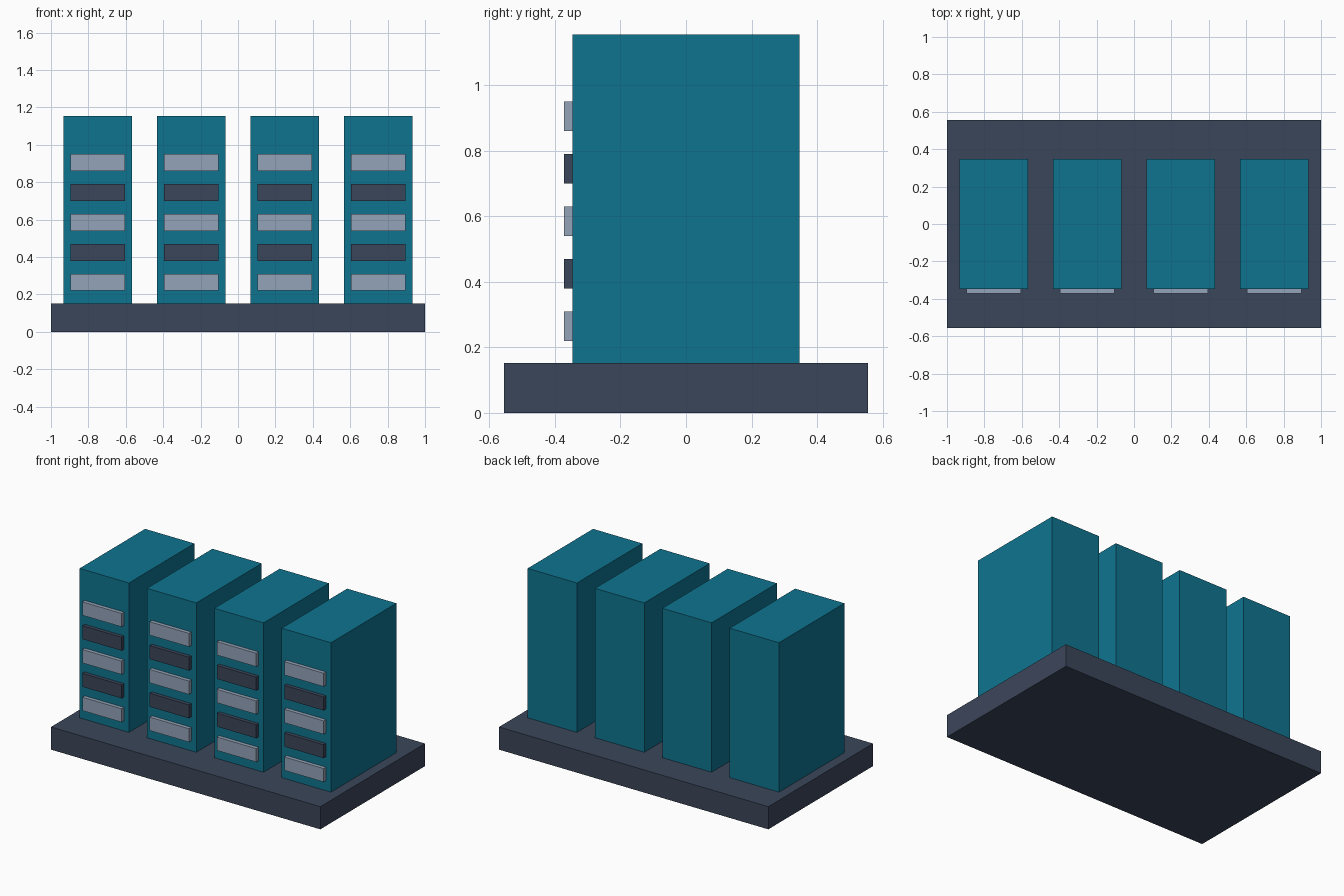
import bpy

cube = bpy.data.objects.get("Cube")
if cube:
    bpy.data.objects.remove(cube, do_unlink=True)


def make_material(name, srgb):
    color = [((c / 255 + 0.055) / 1.055) ** 2.4 for c in srgb] + [1]
    mat = bpy.data.materials.new(name)
    mat.use_nodes = True
    mat.diffuse_color = color
    mat.node_tree.nodes["Principled BSDF"].inputs["Base Color"].default_value = color
    return mat


def box(name, low, high, mat):
    center = [(a + b) / 2 for a, b in zip(low, high)]
    bpy.ops.mesh.primitive_cube_add(size=1, location=center)
    obj = bpy.context.object
    obj.name = name
    obj.scale = [b - a for a, b in zip(low, high)]
    bpy.ops.object.transform_apply(location=False, rotation=False, scale=True)
    obj.data.materials.append(mat)
    return obj


teal = make_material("teal", (14, 116, 144))
slate = make_material("dark slate", (59, 70, 90))
grey = make_material("light grey", (148, 163, 184))

# Plinth
BASE_TOP = 0.152
box("base", (-1, -0.555, 0), (1, 0.555, BASE_TOP), slate)

# Row of cabinets, each with alternating front panels
for i in range(4):
    x = -0.75 + 0.5 * i
    box(f"cabinet_{i + 1}", (x - 0.183, -0.347, BASE_TOP), (x + 0.183, 0.347, 1.155), teal)
    for j in range(5):
        z = 0.265 + 0.16 * j
        box(f"cabinet_{i + 1}_panel_{j + 1}", (x - 0.146, -0.372, z - 0.045),
            (x + 0.146, -0.346, z + 0.045), slate if j % 2 else grey)
